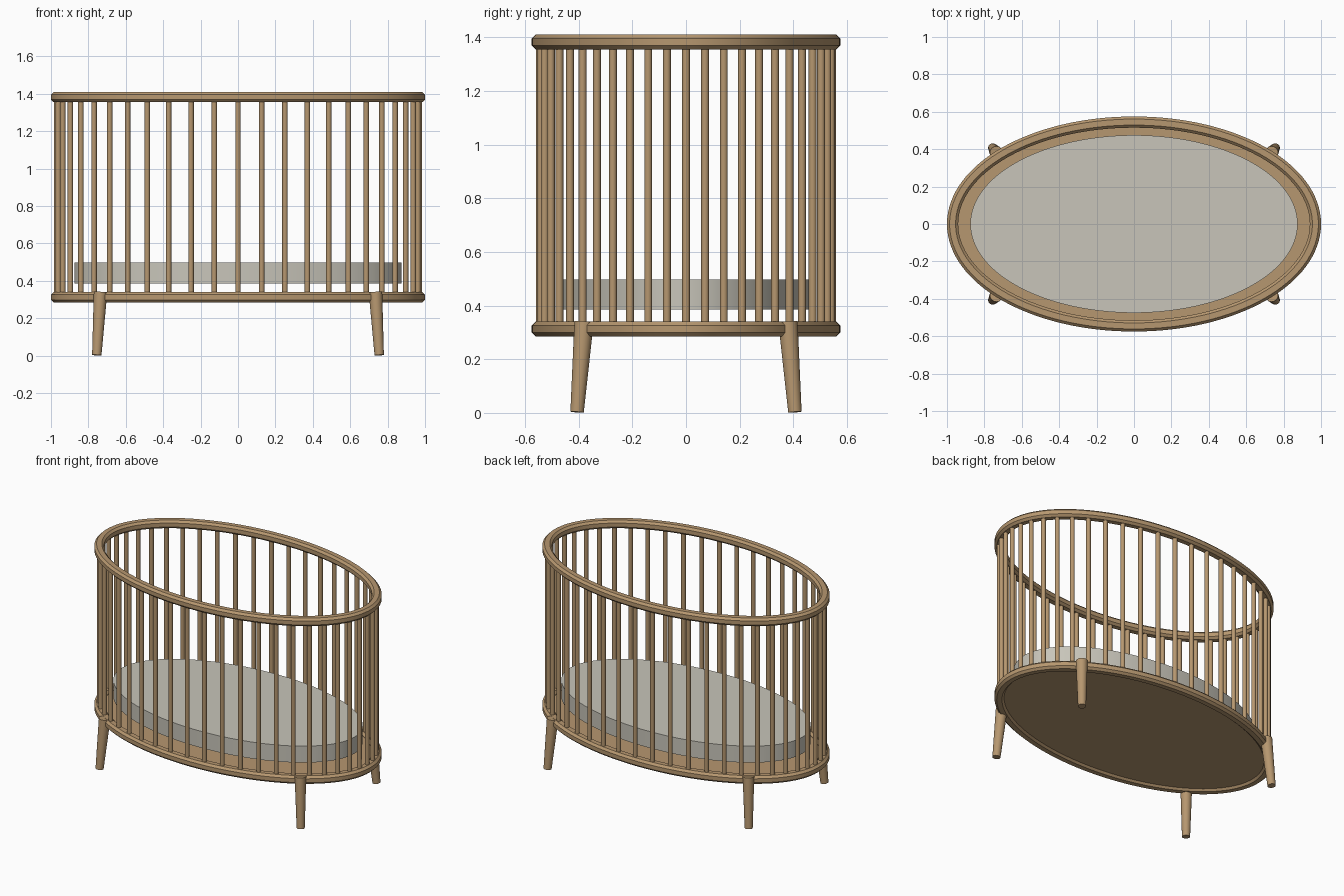
import bpy, bmesh
from math import cos, sin, pi, radians, hypot
from mathutils import Vector

default = bpy.data.objects.get("Cube")
if default:
    bpy.data.objects.remove(default, do_unlink=True)

A, B = 0.97, 0.545          # centre line of the rails and slats
SLATS, SEGMENTS = 48, 128


def material(name, color):
    m = bpy.data.materials.new(name)
    m.use_nodes = True
    m.diffuse_color = color
    m.node_tree.nodes["Principled BSDF"].inputs["Base Color"].default_value = color
    return m


wood = material("oak wood", (0.47, 0.31, 0.16, 1))
fabric = material("mattress fabric", (0.58, 0.56, 0.49, 1))


def finish(bm, name, mat):
    bmesh.ops.recalc_face_normals(bm, faces=bm.faces)
    mesh = bpy.data.meshes.new(name)
    bm.to_mesh(mesh)
    bm.free()
    mesh.materials.append(mat)
    obj = bpy.data.objects.new(name, mesh)
    bpy.context.collection.objects.link(obj)
    bpy.ops.object.select_all(action="DESELECT")
    obj.select_set(True)
    bpy.context.view_layer.objects.active = obj
    bpy.ops.object.shade_smooth_by_angle(angle=radians(30))
    return obj


def rail(name, z):
    # Chamfered section swept round the ellipse along its normals
    w, h, c = 0.03, 0.0275, 0.014
    section = [(w, c - h), (w, h - c), (w - c, h), (c - w, h),
               (-w, h - c), (-w, c - h), (c - w, -h), (w - c, -h)]
    bm = bmesh.new()
    rings = []
    for i in range(SEGMENTS):
        t = 2 * pi * i / SEGMENTS
        nx, ny = B * cos(t), A * sin(t)
        n = hypot(nx, ny)
        rings.append([bm.verts.new((A * cos(t) + nx / n * d,
                                    B * sin(t) + ny / n * d, z + dz))
                      for d, dz in section])
    k = len(section)
    for i, ring in enumerate(rings):
        after = rings[(i + 1) % SEGMENTS]
        for j in range(k):
            bm.faces.new((ring[j], after[j], after[(j + 1) % k], ring[(j + 1) % k]))
    return finish(bm, name, wood)


def oval_slab(name, a, b, z0, z1, mat):
    bm = bmesh.new()
    bmesh.ops.create_cone(bm, cap_ends=True, segments=SEGMENTS,
                          radius1=1, radius2=1, depth=1)
    bmesh.ops.scale(bm, vec=(a, b, z1 - z0), verts=bm.verts)
    bmesh.ops.translate(bm, vec=(0, 0, (z0 + z1) / 2), verts=bm.verts)
    return finish(bm, name, mat)


def rod(name, low, high, r_low, r_high, sides):
    low, high = Vector(low), Vector(high)
    axis = high - low
    bm = bmesh.new()
    bmesh.ops.create_cone(bm, cap_ends=True, segments=sides,
                          radius1=r_low, radius2=r_high, depth=axis.length)
    bmesh.ops.rotate(bm, verts=bm.verts, cent=(0, 0, 0),
                     matrix=Vector((0, 0, 1)).rotation_difference(axis).to_matrix())
    bmesh.ops.translate(bm, vec=(low + high) / 2, verts=bm.verts)
    return finish(bm, name, wood)


# Rails, base and mattress
rail("top_rail", 1.3825)
rail("bottom_rail", 0.3125)
oval_slab("base_board", 0.955, 0.53, 0.298, 0.325, wood)
oval_slab("mattress", 0.875, 0.475, 0.385, 0.497, fabric)

# Slats, evenly spaced by angle round the ellipse
for i in range(SLATS):
    t = 2 * pi * i / SLATS
    x, y = A * cos(t), B * sin(t)
    rod(f"slat_{i + 1}", (x, y, 0.33), (x, y, 1.365), 0.0145, 0.0145, 16)

# Splayed, tapered legs
for sx, side in ((1, "left"), (-1, "right")):
    for sy, end in ((-1, "front"), (1, "back")):
        rod(f"{end}_{side}_leg", (sx * 0.755, sy * 0.406, 0.003),
            (sx * 0.735, sy * 0.38, 0.339), 0.025, 0.036, 24)
